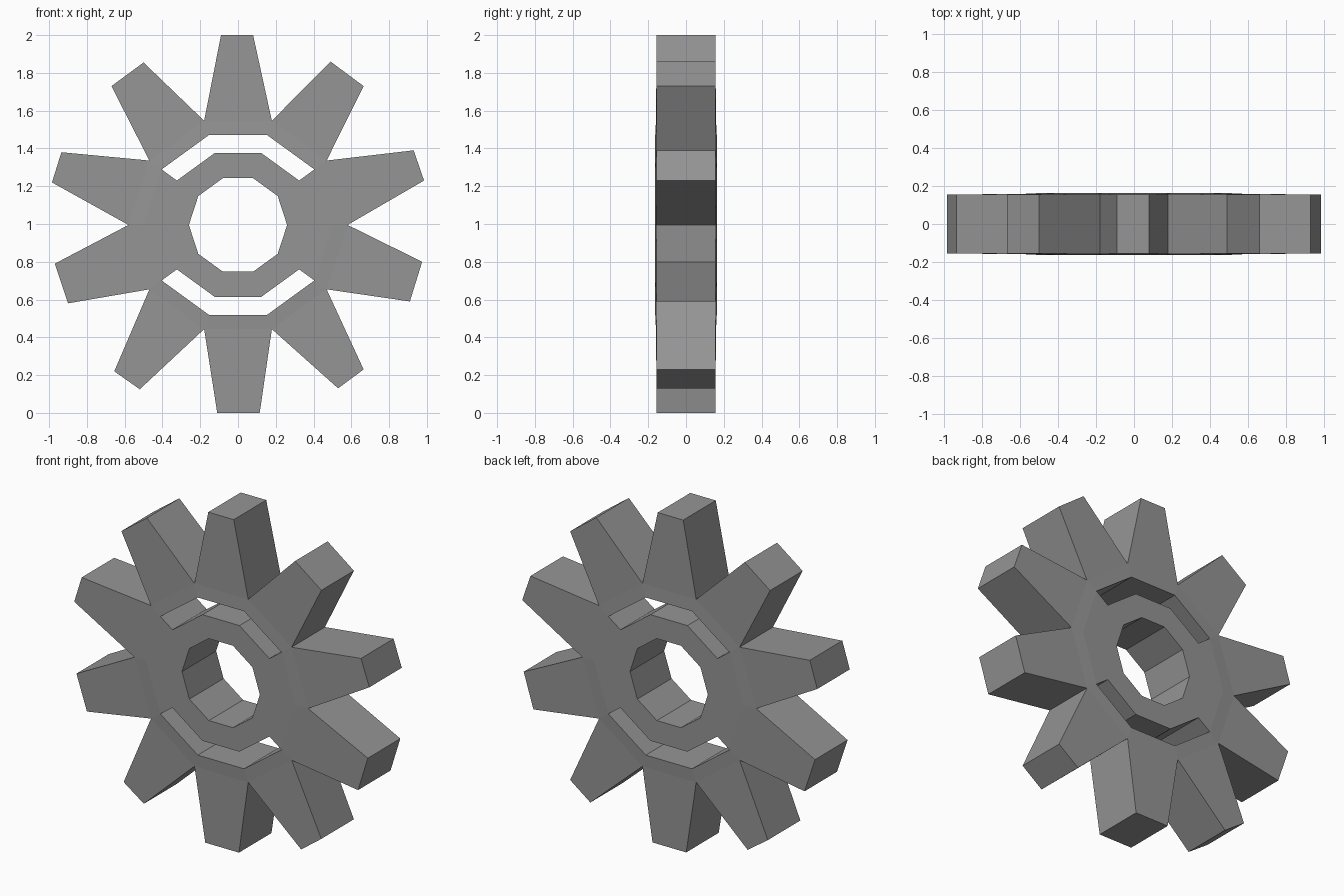
import bpy, bmesh
from math import cos, sin, radians

if "Cube" in bpy.data.objects:
    bpy.data.objects.remove(bpy.data.objects["Cube"])

N = 10
HUB_Y, ROOT_Y, TIP_Y = 0.163, 0.159, 0.155
CENTRE_Z = 0.995
# (radius, half depth): bore, slot inner, slot outer, tooth roots
RINGS = [(0.26, HUB_Y), (0.40, HUB_Y), (0.50, HUB_Y), (0.58, ROOT_Y)]
SLOT_SECTORS = {1, 2, 3, 6, 7, 8}

# Hand-cut tooth tips (x, z), two per tooth, anticlockwise from +x
TIPS = [((0.985, 1.23), (0.93, 1.39)), ((0.665, 1.73), (0.49, 1.86)),
        ((0.08, 2.0), (-0.09, 2.0)), ((-0.50, 1.855), (-0.67, 1.73)),
        ((-0.935, 1.38), (-0.985, 1.22)), ((-0.97, 0.79), (-0.90, 0.58)),
        ((-0.655, 0.22), (-0.52, 0.125)), ((-0.11, 0.0), (0.115, 0.0)),
        ((0.53, 0.13), (0.665, 0.23)), ((0.91, 0.59), (0.975, 0.80))]

bm = bmesh.new()
back_of = {}


def pair(x, z, y):
    """Front vertex with a matching back vertex."""
    front = bm.verts.new((x, -y, z))
    back_of[front] = bm.verts.new((x, y, z))
    return front


rings = [[pair(r * cos(radians(36 * i)), CENTRE_Z + r * sin(radians(36 * i)), y)
          for i in range(N)] for r, y in RINGS]

# Front faces: hub rings with the slots left open, then the teeth
front_faces = []
for i in range(N):
    j = (i + 1) % N
    for k in range(3):
        if k == 1 and i in SLOT_SECTORS:
            continue
        a, b = rings[k], rings[k + 1]
        front_faces.append(bm.faces.new((a[i], b[i], b[j], a[j])))
    t0, t1 = (pair(x, z, TIP_Y) for x, z in TIPS[i])
    front_faces.append(bm.faces.new((rings[3][i], t0, t1, rings[3][j])))

# Side walls along every open edge, then the back faces
for e in [e for e in bm.edges if e.is_boundary]:
    a, b = e.verts
    bm.faces.new((a, b, back_of[b], back_of[a]))
for f in front_faces:
    bm.faces.new([back_of[v] for v in reversed(f.verts)])
bmesh.ops.recalc_face_normals(bm, faces=bm.faces)

mesh = bpy.data.meshes.new("gear_wheel")
bm.to_mesh(mesh)
bm.free()
gear = bpy.data.objects.new("gear_wheel", mesh)
bpy.context.collection.objects.link(gear)

# Dark iron grey
iron = bpy.data.materials.new("dark_iron")
iron.diffuse_color = (0.30, 0.30, 0.30, 1)
iron.use_nodes = True
iron.node_tree.nodes["Principled BSDF"].inputs["Base Color"].default_value = iron.diffuse_color
mesh.materials.append(iron)
